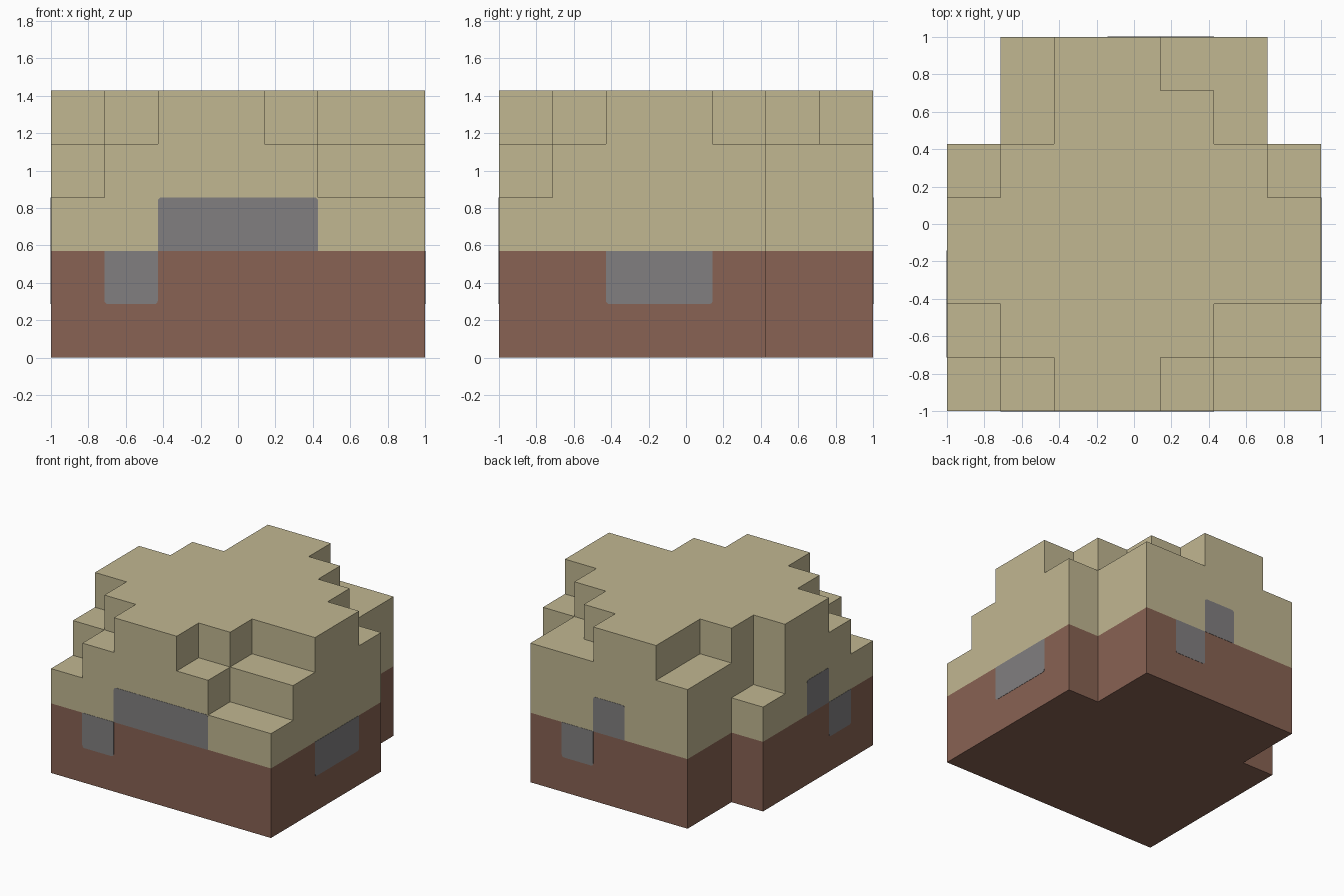
import bpy, bmesh, math
from mathutils import Vector, Matrix

if "Cube" in bpy.data.objects:
    bpy.data.objects.remove(bpy.data.objects["Cube"])

U = 2 / 7  # block size

# Column heights in blocks, front row first, each row from -x to +x
HEIGHTS = ["3455433",
           "4555544",
           "5555555",
           "5555555",
           "3555554",
           "0455540",
           "0455440"]


def material(name, rgb):
    linear = [((c / 255 + 0.055) / 1.055) ** 2.4 for c in rgb] + [1]
    mat = bpy.data.materials.new(name)
    mat.use_nodes = True
    mat.diffuse_color = linear
    bsdf = mat.node_tree.nodes["Principled BSDF"]
    bsdf.inputs["Base Color"].default_value = linear
    bsdf.inputs["Roughness"].default_value = 0.9
    return mat


def add_object(name, bm, mat):
    mesh = bpy.data.meshes.new(name)
    bm.to_mesh(mesh)
    bm.free()
    mesh.materials.append(mat)
    obj = bpy.data.objects.new(name, mesh)
    bpy.context.collection.objects.link(obj)
    return obj


def solid(i, j, k):
    return 0 <= i < 7 and 0 <= j < 7 and 0 <= k < int(HEIGHTS[j][i])


def stepped_part(name, bottom, top, mat):
    """Outer skin of the stepped block body between two levels."""
    bm = bmesh.new()
    for k in range(bottom, top):
        for j in range(7):
            for i in range(7):
                if not solid(i, j, k):
                    continue
                centre = Vector((i - 3, j - 3, k + 0.5)) * U
                for axis in range(3):
                    for sign in (-1, 1):
                        n = Vector((0, 0, 0))
                        n[axis] = sign
                        if solid(i + int(n.x), j + int(n.y), k + int(n.z)):
                            continue
                        a = Vector((0, 0, 0))
                        a[(axis + 1) % 3] = 1
                        b = n.cross(a)
                        corners = (a + b, b - a, -a - b, a - b)
                        bm.faces.new([bm.verts.new(centre + (n + c) * U / 2)
                                      for c in corners])
    bmesh.ops.remove_doubles(bm, verts=bm.verts[:], dist=0.001)
    # Merge flat neighbours into clean large faces
    bmesh.ops.dissolve_limit(bm, angle_limit=math.radians(1),
                             verts=bm.verts[:], edges=bm.edges[:])
    return add_object(name, bm, mat)


def patch(name, turn, start, width, level, distance, mat, thick=0.003, r=0.02):
    """Thin plate on a side wall; its outer corners are rounded.
    turn is in quarter turns from the front; start and width are in blocks."""
    upper = level == 2
    x0, x1 = start * U, (start + width) * U
    inner, outer = (2 * U, 3 * U) if upper else (2 * U, U)
    s = 1 if upper else -1
    points = [(x0, inner), (x1, inner)]
    for cx, begin in ((x1 - r, 0), (x0 + r, 90)):
        for step in range(4):
            t = math.radians(begin + 30 * step)
            points.append((cx + r * math.cos(t), outer - s * r + s * r * math.sin(t)))
    bm = bmesh.new()
    face = bm.faces.new([bm.verts.new((x, -distance + 0.001, z)) for x, z in points])
    ext = bmesh.ops.extrude_face_region(bm, geom=[face])
    moved = [g for g in ext["geom"] if isinstance(g, bmesh.types.BMVert)]
    bmesh.ops.translate(bm, verts=moved, vec=(0, -thick, 0))
    bmesh.ops.recalc_face_normals(bm, faces=bm.faces[:])
    bm.transform(Matrix.Rotation(turn * math.pi / 2, 4, "Z"))
    return add_object(name, bm, mat)


tan = material("sandy tan", (193, 183, 145))
brown = material("earth brown", (136, 98, 83))
grey = material("stone grey", (129, 127, 128))

# Body: earth below, stepped sandy mound above
stepped_part("earth_base", 0, 2, brown)
stepped_part("stepped_mound", 2, 5, tan)

# Stone patches on the four walls
patch("front_lower_stone", 0, -2.5, 1, 1, 1, grey)
patch("front_upper_stone", 0, -1.5, 3, 2, 1, grey)
patch("left_stone", 1, -1.5, 2, 1, 1, grey)
patch("back_lower_stone", 2, -1.5, 1, 1, 1, grey)
patch("back_upper_stone", 2, -0.5, 1, 2, 1, grey)
patch("right_upper_stone", 3, 0.5, 1, 2, 1, grey)
patch("right_lower_stone", 3, 1.5, 1, 1, 1, grey)
